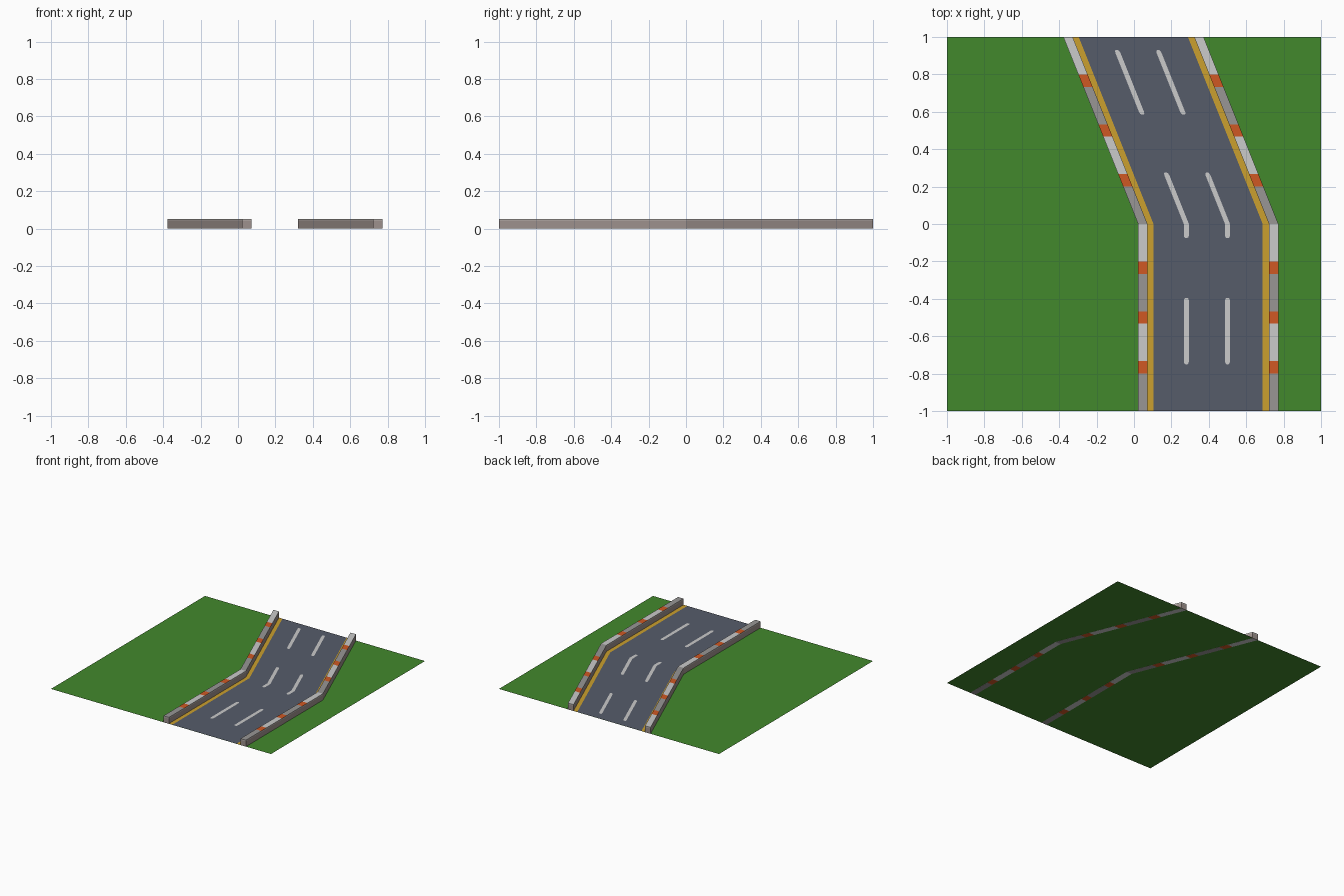
import bpy

if "Cube" in bpy.data.objects:
    bpy.data.objects.remove(bpy.data.objects["Cube"])

BEND = -0.4  # sideways shift of the road per unit y after the bend at y = 0


def material(name, rgb):
    lin = [((c / 255 + 0.055) / 1.055) ** 2.4 if c > 10 else c / 3294 for c in rgb]
    m = bpy.data.materials.new(name)
    m.diffuse_color = (*lin, 1)
    m.use_nodes = True
    m.node_tree.nodes["Principled BSDF"].inputs["Base Color"].default_value = m.diffuse_color
    return m


GRASS = material("grass green", (66, 136, 44))
ROAD = material("asphalt", (86, 92, 106))
YELLOW = material("edge line yellow", (203, 160, 46))
WHITE = material("white", (203, 203, 203))
GREY = material("grey", (152, 150, 149))
ORANGE = material("orange", (208, 88, 36))
STONE = material("kerb stone", (158, 145, 141))
TRIM = material("kerb trim", (186, 180, 177))


def shift(y):
    return BEND * max(0.0, y)


def make_object(name, verts, faces, mats, indices=None):
    mesh = bpy.data.meshes.new(name)
    mesh.from_pydata(verts, [], faces)
    for m in mats:
        mesh.materials.append(m)
    if indices:
        for poly, i in zip(mesh.polygons, indices):
            poly.material_index = i
    mesh.update()
    ob = bpy.data.objects.new(name, mesh)
    bpy.context.collection.objects.link(ob)
    return ob


def flat_strip(name, stations, z, mat):
    """Flat band following the bend; stations are (y, left x, right x)."""
    verts, faces = [], []
    for y, x0, x1 in stations:
        verts += [(x0 + shift(y), y, z), (x1 + shift(y), y, z)]
    for i in range(len(stations) - 1):
        a = 2 * i
        faces.append((a, a + 1, a + 3, a + 2))
    make_object(name, verts, faces, [mat])


def dash(name, x, y0, y1):
    """Lane dash with rounded ends, following the bend."""
    w, r = 0.0135, 0.014
    ends = [(0, 0.4), (0.3, 0.8), (1, 1)]
    st = [(y0 + d * r, w * k) for d, k in ends]
    if y0 < 0 < y1:
        st.append((0, w))
    st += [(y1 - d * r, w * k) for d, k in reversed(ends)]
    flat_strip(name, [(y, x - h, x + h) for y, h in st], 0.004, WHITE)


def kerb(name, x0, x1):
    """Bent kerb: striped top and underside, stone sides with a light trim."""
    # (end of the segment, colour slot) along y
    pattern = [(-0.8, 1), (-0.733, 2), (-0.533, 0), (-0.467, 2), (-0.267, 1),
               (-0.2, 2), (0, 0), (0.2, 1), (0.267, 2), (0.467, 0),
               (0.533, 2), (0.733, 1), (0.8, 2), (1, 0)]
    profile = [(x0, 0), (x1, 0), (x1, 0.043), (x1, 0.053), (x0, 0.053), (x0, 0.043)]
    ys = [-1] + [p[0] for p in pattern]
    verts = [(x + shift(y), y, z) for y in ys for x, z in profile]
    faces, idx = [], []
    for s, (_, colour) in enumerate(pattern):
        for k, slot in enumerate([colour, 3, 4, colour, 4, 3]):
            a, b = 6 * s + k, 6 * s + (k + 1) % 6
            faces.append((a, b, b + 6, a + 6))
            idx.append(slot)
    # end caps
    last = 6 * len(pattern)
    faces += [(0, 5, 2, 1), (5, 4, 3, 2)]
    faces += [tuple(last + i for i in f) for f in ((0, 1, 2, 5), (5, 2, 3, 4))]
    idx += [3, 4, 3, 4]
    ob = make_object(name, verts, faces, [WHITE, GREY, ORANGE, STONE, TRIM], idx)
    # consistent outward normals
    import bmesh
    bm = bmesh.new()
    bm.from_mesh(ob.data)
    bmesh.ops.recalc_face_normals(bm, faces=bm.faces)
    bm.to_mesh(ob.data)
    bm.free()


# Grass tile
make_object("grass", [(-1, -1, 0.0005), (1, -1, 0.0005), (1, 1, 0.0005), (-1, 1, 0.0005)],
            [(0, 1, 2, 3)], [GRASS])

# Road surface and yellow edge lines
for name, x0, x1, mat in (("road", 0.104, 0.688, ROAD),
                          ("left_edge_line", 0.06, 0.104, YELLOW),
                          ("right_edge_line", 0.688, 0.735, YELLOW)):
    flat_strip(name, [(y, x0, x1) for y in (-1, 0, 1)], 0.002, mat)

# White lane dashes
for lane, x in (("left", 0.28), ("right", 0.5)):
    for n, (y0, y1) in enumerate(((-0.75, -0.395), (-0.075, 0.275), (0.585, 0.93))):
        dash(f"{lane}_lane_dash_{n + 1}", x, y0, y1)

# Striped kerbs
kerb("left_kerb", 0.022, 0.072)
kerb("right_kerb", 0.722, 0.772)
